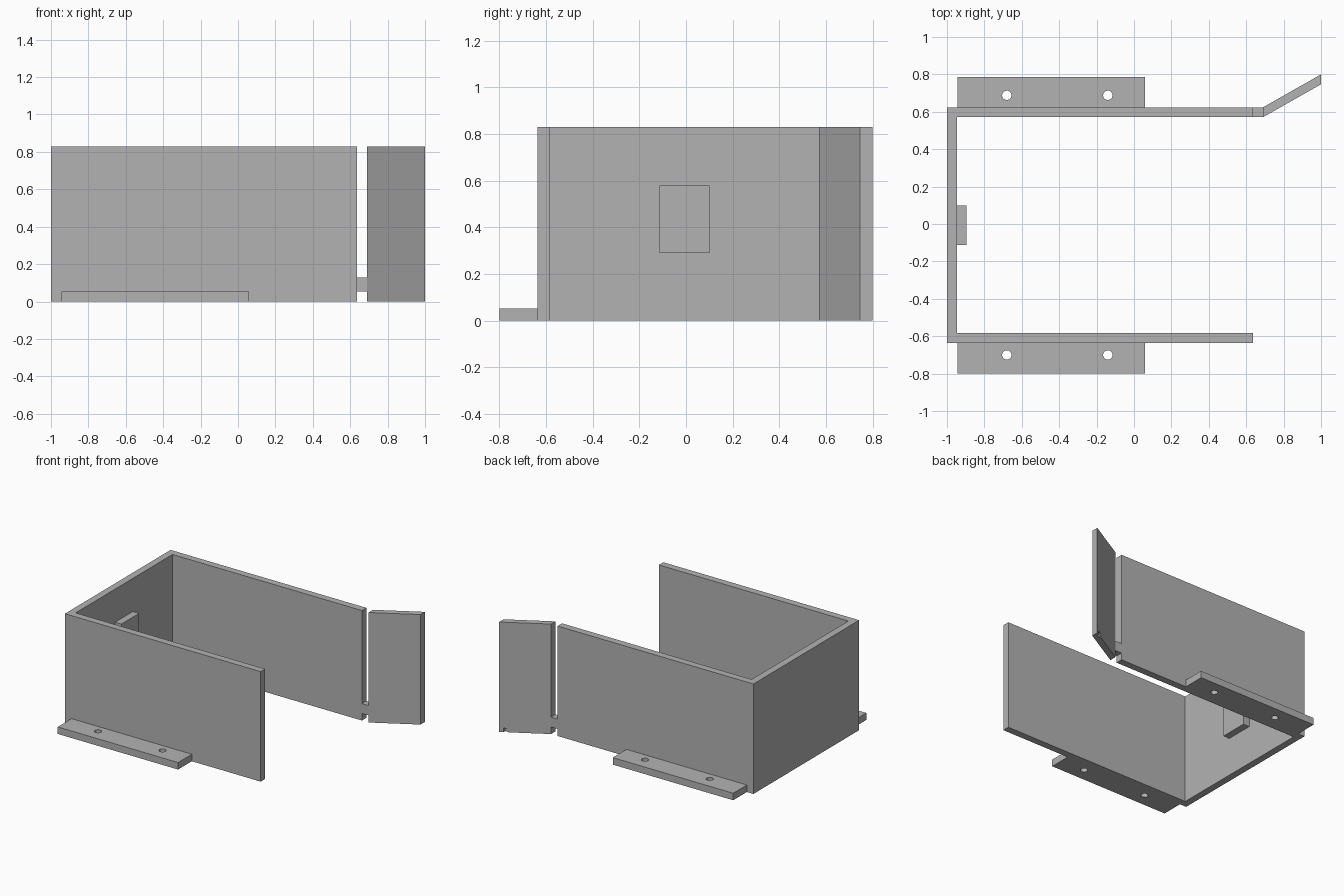
import bpy, bmesh

if "Cube" in bpy.data.objects:
    bpy.data.objects.remove(bpy.data.objects["Cube"])

HEIGHT = 0.83
T = 0.053                      # sheet thickness
X0, X1 = -1.0, 0.635           # wall extent
Y0, Y1 = -0.636, 0.624

grey = bpy.data.materials.new("plain grey")
grey.diffuse_color = (0.45, 0.45, 0.45, 1)
grey.use_nodes = True
grey.node_tree.nodes["Principled BSDF"].inputs["Base Color"].default_value = grey.diffuse_color


def prism(name, outline, z0, z1):
    """Extrude a counter-clockwise plan outline from z0 to z1."""
    bm = bmesh.new()
    base = bm.faces.new([bm.verts.new((x, y, z0)) for x, y in outline])
    top = bmesh.ops.extrude_face_region(bm, geom=[base], use_keep_orig=True)["geom"]
    verts = [v for v in top if isinstance(v, bmesh.types.BMVert)]
    bmesh.ops.translate(bm, verts=verts, vec=(0, 0, z1 - z0))
    bmesh.ops.recalc_face_normals(bm, faces=bm.faces)
    mesh = bpy.data.meshes.new(name)
    bm.to_mesh(mesh)
    bm.free()
    mesh.materials.append(grey)
    obj = bpy.data.objects.new(name, mesh)
    bpy.context.collection.objects.link(obj)
    return obj


def box(name, x0, x1, y0, y1, z0, z1):
    return prism(name, [(x0, y0), (x1, y0), (x1, y1), (x0, y1)], z0, z1)


def cut(obj, cutter):
    cutter.hide_render = True
    cutter.hide_set(True)
    mod = obj.modifiers.new("cut", "BOOLEAN")
    mod.operation = "DIFFERENCE"
    mod.solver = "EXACT"
    mod.object = cutter


# U-shaped wall, open at the right, top and bottom
prism("enclosure_wall", [
    (X0, Y0), (X1, Y0), (X1, Y0 + T), (X0 + T, Y0 + T),
    (X0 + T, Y1 - T), (X1, Y1 - T), (X1, Y1), (X0, Y1)], 0, HEIGHT)

# Mounting flanges, each with two screw holes
for side, y0, y1, hole_y in (("front", -0.80, Y0, -0.70), ("back", Y1, 0.787, 0.688)):
    flange = box(side + "_flange", -0.945, 0.06, y0, y1, 0, T)
    for i, hole_x in enumerate((-0.68, -0.14)):
        bpy.ops.mesh.primitive_cylinder_add(
            vertices=32, radius=0.025, depth=0.3, location=(hole_x, hole_y, T / 2))
        hole = bpy.context.object
        hole.name = f"{side}_hole_cutter_{i + 1}"
        hole.data.materials.append(grey)
        cut(flange, hole)

# Raised pad on the inside of the end wall
box("inner_pad", X0 + T, -0.895, -0.113, 0.10, 0.29, 0.58)

# Narrow tab joining the wall to the angled flap
box("flap_tab", X1, 0.69, Y1 - T, Y1, T, 0.128)

# Angled flap
flap = prism("angled_flap", [
    (0.69, Y1 - T), (1.0, 0.747), (1.0, 0.80), (0.69, Y1)], 0, HEIGHT)

# Small notch in the lower outer edge of the flap
cut(flap, box("notch_cutter", 0.945, 0.975, 0.765, 0.85, -0.1, 0.03))
